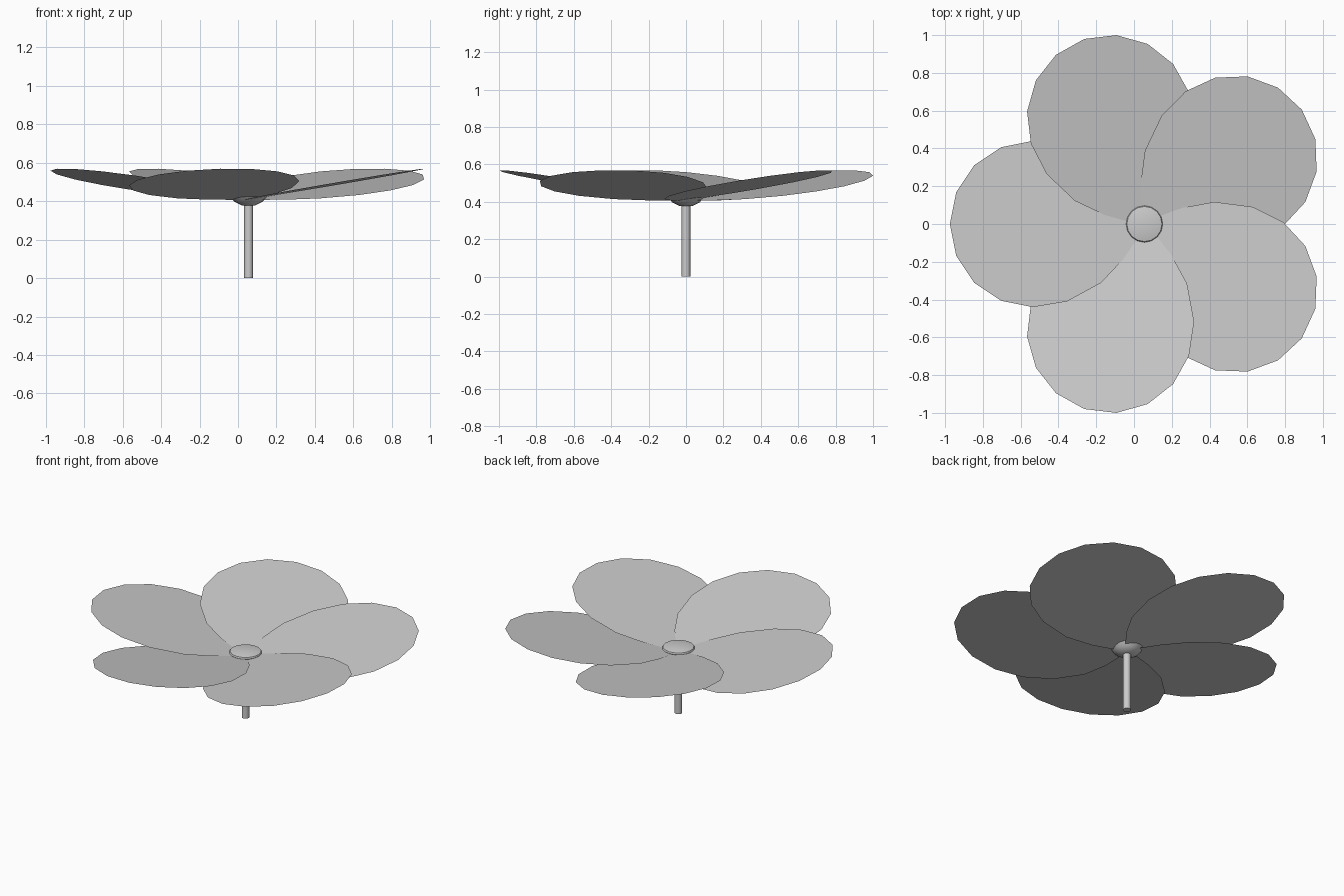
import bpy, bmesh, math

if "Cube" in bpy.data.objects:
    bpy.data.objects.remove(bpy.data.objects["Cube"])

CX = 0.055           # flower axis offset in x
BASE_Z = 0.408       # height where petals meet
SLOPE, ROLL = 0.146, 0.088   # outward rise and sideways pinwheel tilt


def make_object(name, bm):
    mesh = bpy.data.meshes.new(name)
    bm.to_mesh(mesh)
    bm.free()
    obj = bpy.data.objects.new(name, mesh)
    bpy.context.collection.objects.link(obj)
    return obj


def lathe(name, profile, sides=16):
    """Revolve a closed (radius, z) profile about the flower axis."""
    bm = bmesh.new()
    verts = [bm.verts.new((r, 0, z)) for r, z in profile]
    edges = [bm.edges.new(p) for p in zip(verts, verts[1:])]
    bmesh.ops.spin(bm, geom=verts + edges, cent=(0, 0, 0), axis=(0, 0, 1),
                   angle=math.tau, steps=sides)
    bmesh.ops.remove_doubles(bm, verts=bm.verts, dist=1e-4)
    bmesh.ops.recalc_face_normals(bm, faces=bm.faces)
    obj = make_object(name, bm)
    obj.location.x = CX
    bpy.ops.object.select_all(action='DESELECT')
    obj.select_set(True)
    bpy.context.view_layer.objects.active = obj
    bpy.ops.object.shade_smooth_by_angle(angle=math.radians(30))
    return obj


# Half outline of one petal: (distance along, half width), tip to base
half = [(0.59 + 0.44 * math.cos(a), 0.44 * math.sin(a))
        for a in (math.radians(22.5 * i) for i in range(5))]
half += [(0.41, 0.41), (0.23, 0.312), (0.112, 0.187), (0.04, 0.08), (0, 0)]
outline = half + [(u, -w) for u, w in reversed(half[1:-1])]

# Five flat overlapping petals
for k in range(5):
    a = math.radians(36 + 72 * k)
    c, s = math.cos(a), math.sin(a)
    bm = bmesh.new()
    bm.faces.new([bm.verts.new((CX + u * c - w * s, u * s + w * c,
                                BASE_Z + SLOPE * u + ROLL * w))
                  for u, w in outline])
    make_object(f"petal_{k + 1}", bm)

# Central hub and stem
lathe("hub", [(0, 0.378), (0.035, 0.378), (0.075, 0.398), (0.097, 0.425),
              (0.093, 0.434), (0.055, 0.442), (0, 0.443)])
lathe("stem", [(0, 0), (0.023, 0), (0.023, 0.385), (0, 0.385)])
